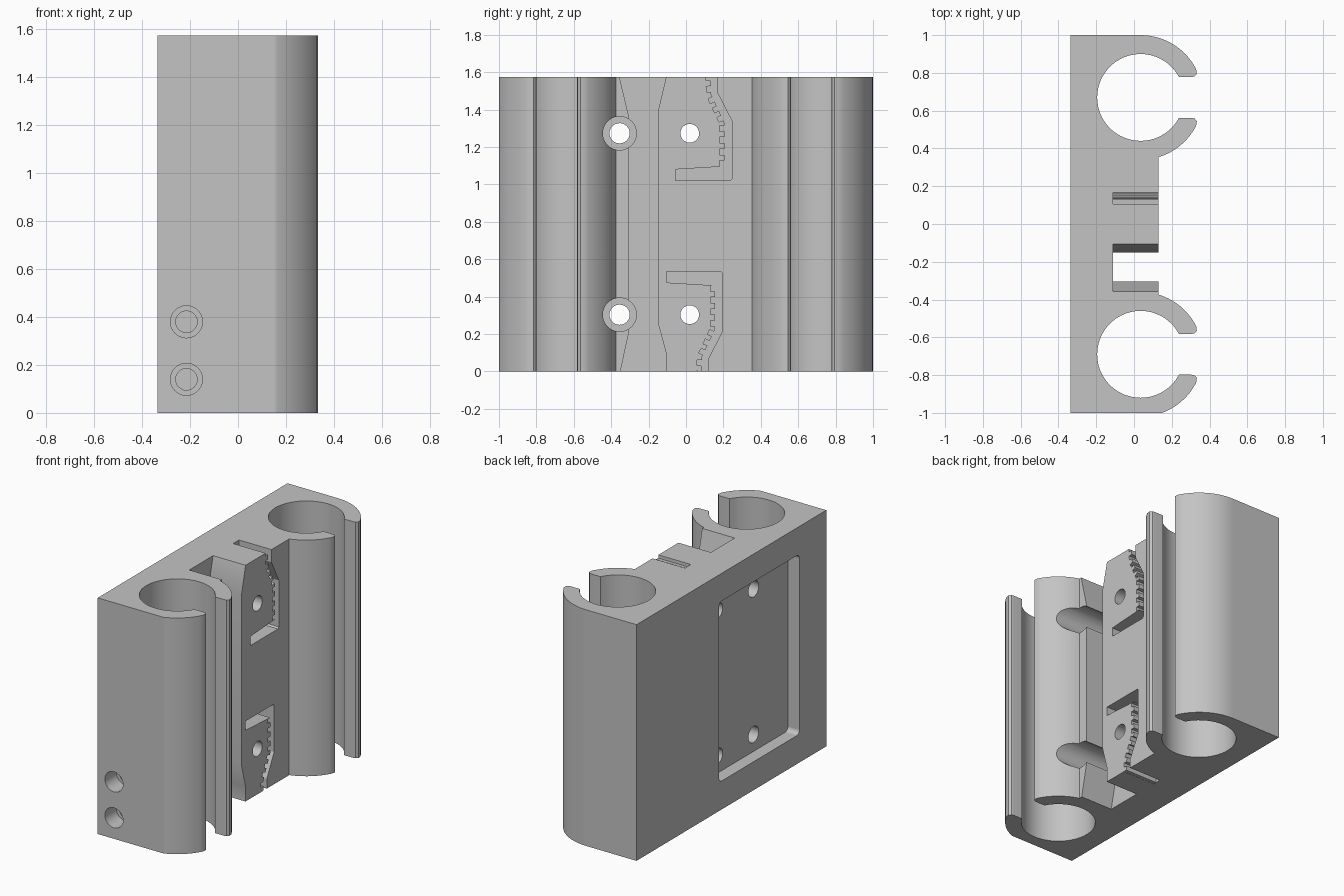
import bpy, bmesh, math

if "Cube" in bpy.data.objects:
    bpy.data.objects.remove(bpy.data.objects["Cube"], do_unlink=True)

HEIGHT = 1.575
CX, R_OUT, R_BORE = 0.035, 0.33, 0.23
FLOOR, FACE = -0.11, 0.13          # depth of the slots, face of the centre block

grey = bpy.data.materials.new("light_grey_plastic")
grey.use_nodes = True
grey.diffuse_color = (0.55, 0.55, 0.55, 1)
grey.node_tree.nodes["Principled BSDF"].inputs["Base Color"].default_value = grey.diffuse_color


def arc(cx, cy, r, a0, a1, n):
    steps = [math.radians(a0 + (a1 - a0) * i / n) for i in range(n + 1)]
    return [(cx + r * math.cos(a), cy + r * math.sin(a)) for a in steps]


def prism(name, pts, axis, lo, hi):
    """Extrude a 2D outline along the x, y or z axis."""
    place = {"x": lambda p, d: (d, p[0], p[1]),
             "y": lambda p, d: (p[0], d, p[1]),
             "z": lambda p, d: (p[0], p[1], d)}[axis]
    bm = bmesh.new()
    a = [bm.verts.new(place(p, lo)) for p in pts]
    b = [bm.verts.new(place(p, hi)) for p in pts]
    bm.faces.new(a)
    bm.faces.new(b)
    for i in range(len(pts)):
        j = (i + 1) % len(pts)
        bm.faces.new((a[i], a[j], b[j], b[i]))
    bmesh.ops.recalc_face_normals(bm, faces=bm.faces)
    mesh = bpy.data.meshes.new(name)
    bm.to_mesh(mesh)
    bm.free()
    obj = bpy.data.objects.new(name, mesh)
    bpy.context.collection.objects.link(obj)
    mesh.materials.append(grey)
    return obj


def cut(target, cutter):
    cutter.hide_render = True
    bpy.context.view_layer.objects.active = target
    mod = target.modifiers.new("cut", "BOOLEAN")
    mod.operation, mod.solver, mod.object = "DIFFERENCE", "EXACT", cutter
    bpy.ops.object.modifier_apply(modifier=mod.name)
    bpy.data.objects.remove(cutter, do_unlink=True)


def drill(name, axis, u, v, r, lo, hi):
    cut(body, prism(name, arc(u, v, r, 0, 345, 31), axis, lo, hi))


def bearing_clip(cy, start, end):
    """C-shaped clip outline with rounded lips."""
    lip = [(0.298, 0.125), (0.285, 0.111), (0.27, 0.108)]
    return (arc(CX, cy, R_OUT, start, -27, 14)
            + [(CX + x, cy - y) for x, y in lip]
            + arc(CX, cy, R_BORE, -28, -332, 44)
            + [(CX + x, cy + y) for x, y in reversed(lip)]
            + arc(CX, cy, R_OUT, 27, end, 14))


# Carriage body: back plate, two bearing clips, belt channel and centre block
outline = ([(-0.335, -1)]
           + bearing_clip(-0.69, -69.95, 73.3)
           + [(FACE, -0.305), (FLOOR, -0.305), (FLOOR, -0.15), (FACE, -0.15)]
           + bearing_clip(0.67, -73.3, 90)
           + [(-0.335, 1)])
body = prism("carriage_body", outline, "z", 0, HEIGHT)

# Flared ends of the belt channel
flare_top = [(-0.305, 1.36), (-0.362, 1.6), (-0.1, 1.6), (-0.15, 1.39)]
flare_low = [(-0.305, 0.21), (-0.355, -0.02), (-0.107, -0.02), (-0.107, 0.1), (-0.15, 0.26)]
for pts in (flare_top, flare_low):
    cut(body, prism("channel_flare", pts, "x", FLOOR, 0.3))


# Toothed belt clamps, the lower one flipped and shifted sideways
def toothed(path, pitch=0.06, depth=0.025):
    pts = []
    for (y0, z0), (y1, z1) in zip(path, path[1:]):
        length = math.hypot(y1 - y0, z1 - z0)
        dy, dz = (y1 - y0) / length, (z1 - z0) / length
        n = max(1, round(length / pitch))
        for i in range(n):
            for f, d in ((0.25, 0), (0.25, depth), (0.75, depth), (0.75, 0)):
                s = (i + f) * length / n
                pts.append((y0 + dy * s - dz * d, z0 + dz * s + dy * d))
        pts.append((y1, z1))
    return pts


clamp = (toothed([(0.205, 1.08), (0.205, 1.33), (0.135, 1.48), (0.13, 1.6)])
         + [(0.168, 1.6), (0.168, 1.49), (0.245, 1.34), (0.245, 1.03), (0.235, 1.02),
            (-0.055, 1.02), (-0.055, 1.08)])
cut(body, prism("belt_clamp_top", clamp, "x", FLOOR, 0.2))
cut(body, prism("belt_clamp_low", [(y - 0.05, 1.555 - z) for y, z in clamp], "x", FLOOR, 0.2))

# Rounded recess in the back plate
r, (y0, y1), (z0, z1) = 0.03, (-0.717, 0.13), (0.19, 1.39)
recess = (arc(y1 - r, z1 - r, r, 0, 90, 5) + arc(y0 + r, z1 - r, r, 90, 180, 5)
          + arc(y0 + r, z0 + r, r, 180, 270, 5) + arc(y1 - r, z0 + r, r, 270, 360, 5))
cut(body, prism("back_recess", recess, "x", -0.4, -0.25))

# Mounting holes through the plate, with head pockets beside the lower clip
for z in (0.303, 1.273):
    drill("screw_pocket", "x", -0.355, z, 0.09, -0.17, 0.4)
    drill("screw_hole", "x", -0.355, z, 0.054, -0.4, 0.4)
    drill("block_hole", "x", 0.02, z, 0.05, -0.4, 0.4)

# Stepped blind holes in the front side
for z in (0.14, 0.38):
    drill("side_pocket", "y", -0.215, z, 0.067, -1.1, -0.88)
    drill("side_hole", "y", -0.215, z, 0.045, -1.1, -0.8)

# Smooth bores, crisp edges
bpy.ops.object.select_all(action="DESELECT")
body.select_set(True)
bpy.context.view_layer.objects.active = body
bpy.ops.object.shade_smooth_by_angle(angle=math.radians(25))
weighted = body.modifiers.new("flat_faces", "WEIGHTED_NORMAL")
weighted.keep_sharp = True
